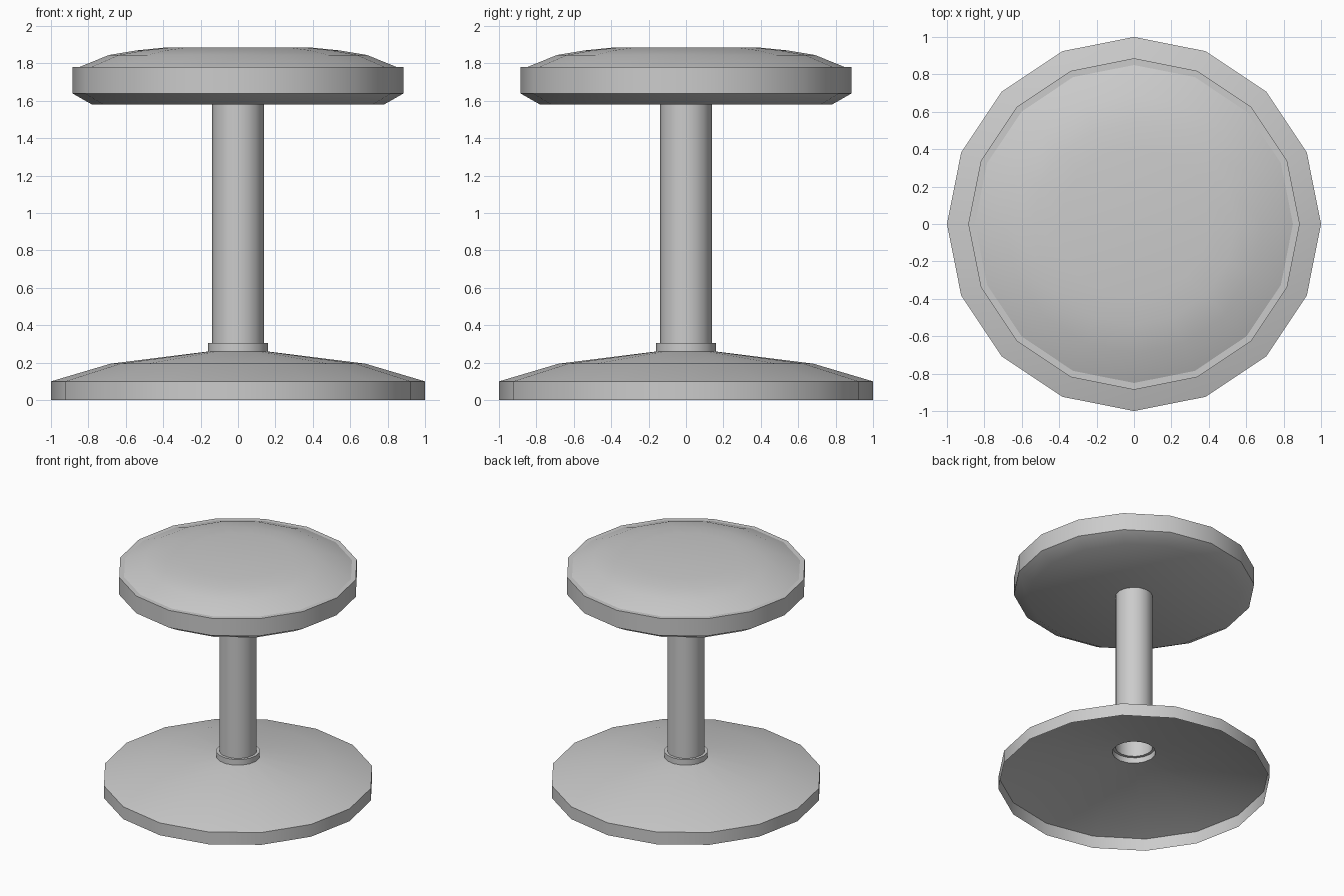
import bpy, bmesh, math

if "Cube" in bpy.data.objects:
    bpy.data.objects.remove(bpy.data.objects["Cube"])

SIDES = 16

def lathe(name, profile, angle=40):
    """Revolve a list of (radius, z) around the z axis; radius 0 closes the end."""
    bm = bmesh.new()
    rings = []
    for r, z in profile:
        if r == 0:
            rings.append([bm.verts.new((0, 0, z))] * SIDES)
        else:
            rings.append([bm.verts.new((r * math.cos(2 * math.pi * i / SIDES),
                                        r * math.sin(2 * math.pi * i / SIDES), z))
                          for i in range(SIDES)])
    for a, b in zip(rings, rings[1:]):
        for i in range(SIDES):
            j = (i + 1) % SIDES
            bm.faces.new(list(dict.fromkeys((a[i], a[j], b[j], b[i]))))
    me = bpy.data.meshes.new(name)
    bm.to_mesh(me)
    bm.free()
    ob = bpy.data.objects.new(name, me)
    bpy.context.collection.objects.link(ob)
    bpy.ops.object.select_all(action='DESELECT')
    ob.select_set(True)
    bpy.context.view_layer.objects.active = ob
    bpy.ops.object.shade_smooth_by_angle(angle=math.radians(angle))
    return ob

# Base: shell open underneath, with a small collar around the post
lathe("base", [(1.0, 0), (1.0, 0.1), (0.68, 0.195), (0.16, 0.26),
               (0.16, 0.305), (0.138, 0.305)])

# Post: open tube
lathe("post", [(0.138, 0.305), (0.138, 1.58)])

# Seat: rounded underside, straight rim, narrow ledge
lathe("seat", [(0, 1.58), (0.78, 1.58), (0.886, 1.64), (0.886, 1.78), (0.85, 1.78)])

# Cushion: shallow dome on top of the seat
lathe("cushion", [(0.85, 1.78), (0.69, 1.845), (0.54, 1.87), (0.40, 1.884), (0, 1.886)])
